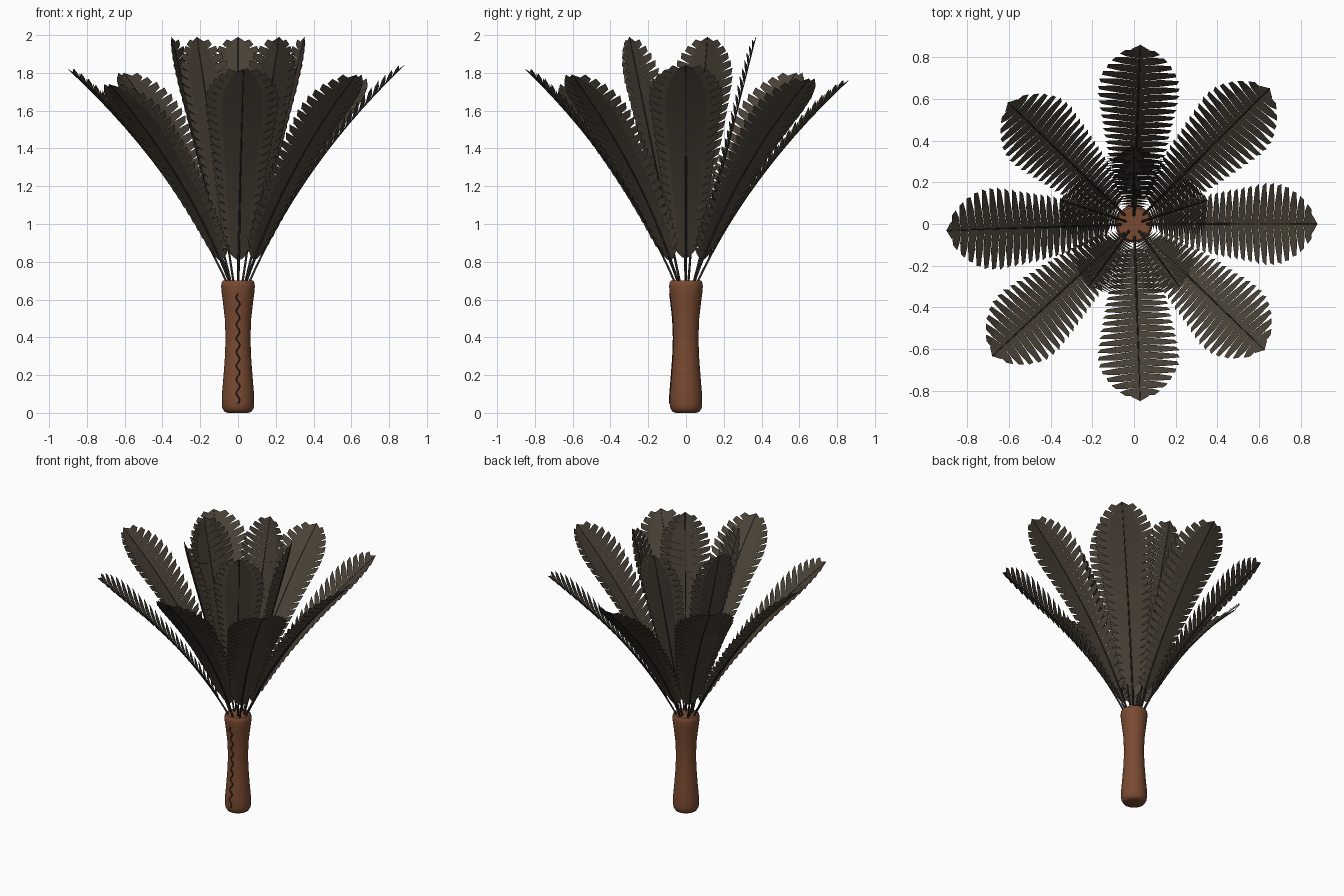
import bpy, math
from mathutils import Vector

if "Cube" in bpy.data.objects:
    bpy.data.objects.remove(bpy.data.objects["Cube"])


def material(name, rgb):
    m = bpy.data.materials.new(name)
    m.diffuse_color = (*rgb, 1)
    m.use_nodes = True
    m.node_tree.nodes["Principled BSDF"].inputs["Base Color"].default_value = m.diffuse_color
    return m


HANDLE = material("saddle brown", (0.19, 0.068, 0.031))
VANE = material("feather brown", (0.070, 0.055, 0.039))
QUILL = material("dark quill", (0.028, 0.023, 0.018))
LACE = material("dark lace", (0.030, 0.018, 0.012))


def mesh_object(name, verts, faces, mat):
    me = bpy.data.meshes.new(name)
    me.from_pydata(verts, [], faces)
    me.materials.append(mat)
    ob = bpy.data.objects.new(name, me)
    bpy.context.collection.objects.link(ob)
    return ob


def tube(name, points, radii, mat, sides):
    cu = bpy.data.curves.new(name, 'CURVE')
    cu.dimensions = '3D'
    cu.bevel_depth = 1.0
    cu.bevel_resolution = sides
    cu.use_fill_caps = True
    sp = cu.splines.new('POLY')
    sp.points.add(len(points) - 1)
    for p, co, r in zip(sp.points, points, radii):
        p.co = (*co, 1)
        p.radius = r
    cu.materials.append(mat)
    ob = bpy.data.objects.new(name, cu)
    bpy.context.collection.objects.link(ob)
    return ob


def interp(table, x):
    for (x0, y0), (x1, y1) in zip(table, table[1:]):
        if x <= x1:
            return y0 + (y1 - y0) * (x - x0) / (x1 - x0)
    return table[-1][1]


# Handle: waisted grip, lathed around z
PROFILE = [(0, 0), (0.055, 0.0), (0.072, 0.007), (0.083, 0.025), (0.086, 0.05),
           (0.085, 0.10), (0.078, 0.18), (0.069, 0.30), (0.066, 0.40), (0.070, 0.50),
           (0.079, 0.58), (0.087, 0.64), (0.089, 0.67), (0.087, 0.69), (0.079, 0.70), (0, 0.70)]
SIDES = 32
verts, faces = [], []
for r, z in PROFILE[1:-1]:
    for k in range(SIDES):
        a = 2 * math.pi * k / SIDES
        verts.append((r * math.cos(a), r * math.sin(a), z))
rings = len(PROFILE) - 2
for j in range(rings - 1):
    for k in range(SIDES):
        n = (k + 1) % SIDES
        faces.append((j * SIDES + k, j * SIDES + n, (j + 1) * SIDES + n, (j + 1) * SIDES + k))
faces.append(tuple(reversed(range(SIDES))))
faces.append(tuple(range((rings - 1) * SIDES, rings * SIDES)))
handle = mesh_object("handle", verts, faces, HANDLE)
bpy.context.view_layer.objects.active = handle
handle.select_set(True)
bpy.ops.object.shade_smooth_by_angle(angle=math.radians(50))

# Lace: wavy stitch up the front of the handle
RADIUS_AT = [(z, r) for r, z in PROFILE[2:-2]]
lace = []
for i in range(97):
    z = 0.05 + 0.58 * i / 96
    x = 0.009 * math.sin(2 * math.pi * i / 12)
    lace.append((x, -math.sqrt(interp(RADIUS_AT, z) ** 2 - x * x), z))
tube("lace", lace, [0.004] * len(lace), LACE, 1)

# Half width of the vane along its length
WIDTH = [(0, 0.03), (0.06, 0.085), (0.40, 0.145), (0.74, 0.20), (0.82, 0.19),
         (0.90, 0.145), (0.96, 0.085), (1, 0.03)]
BARBS = 24


def feather(name, azimuth, base, control, tip, scale, start):
    a = math.radians(azimuth)
    out = Vector((math.cos(a), math.sin(a), 0))
    side = Vector((-math.sin(a), math.cos(a), 0))
    up = Vector((0, 0, 1))

    def spine(t):
        p = [(1 - t) ** 2 * b + 2 * t * (1 - t) * c + t * t * e
             for b, c, e in zip(base, control, tip)]
        return out * p[0] + up * p[1]

    def frame(s):
        t = start + (1 - start) * s
        tangent = (spine(t + 0.01) - spine(t - 0.01)).normalized()
        return spine(t), tangent, tangent.cross(side).normalized()

    # Quill
    count = 14
    tube(name + "_quill", [spine(i / count) for i in range(count + 1)],
         [0.0065 - 0.0045 * i / count for i in range(count + 1)], QUILL, 1)

    # Vane: swept barbs joined near the quill, slit toward the rim
    verts, faces = [], []

    def point(s, u, sign, lift=0.0):
        p, tangent, normal = frame(s)
        if normal.dot(out) > 0:
            normal = -normal
        w = interp(WIDTH, s) * scale
        return (p + side * (sign * u * w) + tangent * (0.28 * u * w)
                + normal * (0.035 * scale * u * u * w / 0.2 + lift * u))

    for sign in (1, -1):
        for i in range(BARBS):
            s0, s1 = 0.97 * i / BARBS, 0.97 * (i + 1) / BARBS
            gap = 0.32 * (s1 - s0)
            n = len(verts)
            verts += [point(s0, 0, sign), point(s1, 0, sign),
                      point(s0, 0.55, sign), point(s1, 0.55, sign, 0.008),
                      point(s0 + gap, 0.94, sign), point(s1, 1.0, sign, 0.008)]
            quads = [(n, n + 1, n + 3, n + 2), (n + 2, n + 3, n + 5, n + 4)]
            faces += quads if sign < 0 else [q[::-1] for q in quads]
    # Pointed end of the vane
    n = len(verts)
    verts += [point(0.95, 0, 1), point(0.97, 0.6, 1), point(1, 0, 1), point(0.97, 0.6, -1)]
    faces.append((n, n + 1, n + 2, n + 3))
    mesh_object(name + "_vane", verts, faces, VANE)


# Outer ring: azimuth, tip radius, tip height
OUTER = [(0, 0.88, 1.84), (45, 0.92, 1.77), (88, 0.86, 1.76), (136, 0.84, 1.80),
         (182, 0.90, 1.82), (223, 0.93, 1.74), (272, 0.85, 1.82), (316, 0.87, 1.79)]
for i, (az, r, z) in enumerate(OUTER):
    feather(f"outer_feather_{i + 1}", az, (0.05, 0.67), (0.325 * r / 0.88, 1.313 * z / 1.84),
            (r, z), 1.0, 0.12)

# Inner ring: five steeper feathers
for i in range(5):
    feather(f"inner_feather_{i + 1}", 18 + 72 * i, (0.035, 0.67), (0.205, 1.34),
            (0.37, 1.99), 0.85, 0.14)
